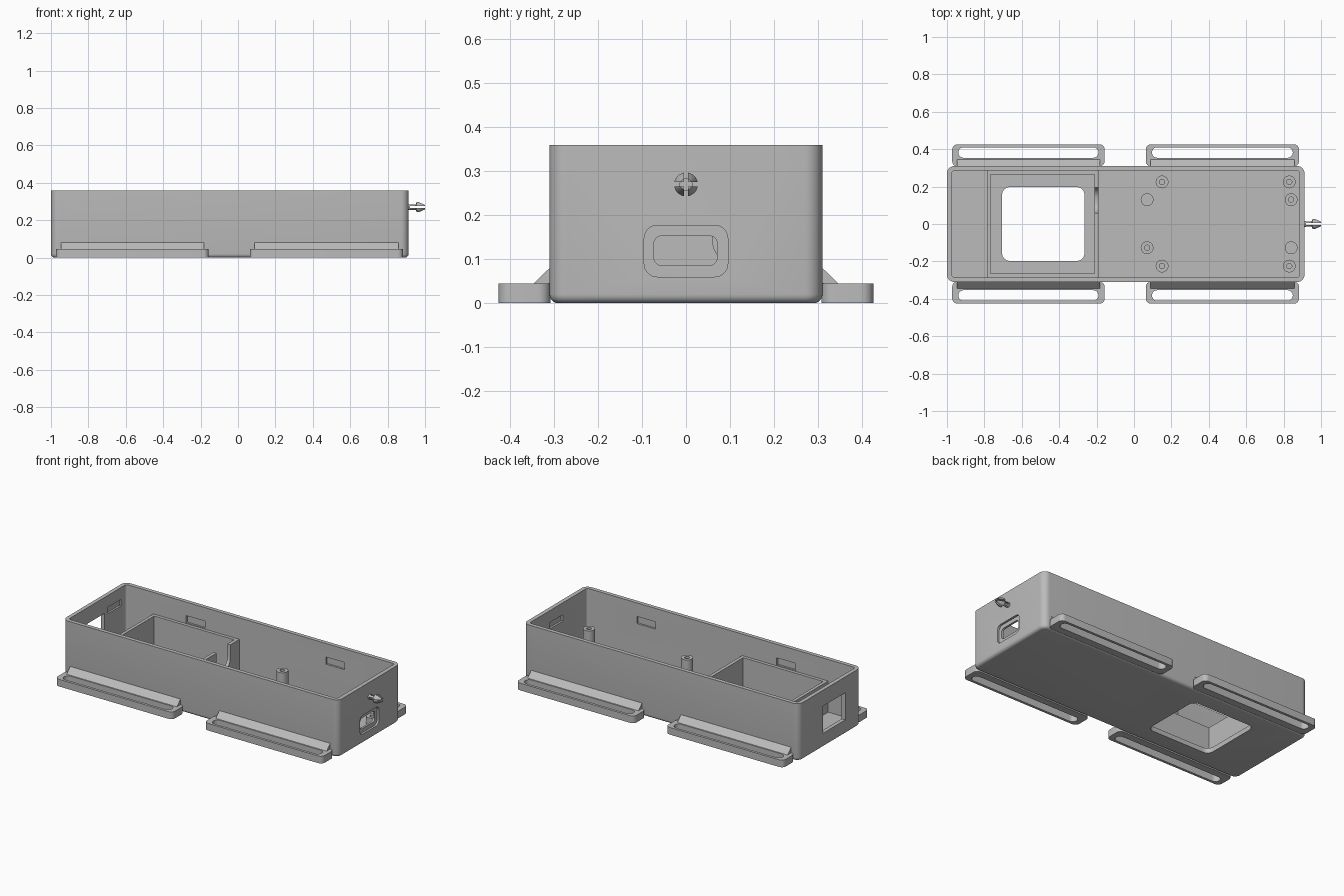
import bpy, bmesh, math

if "Cube" in bpy.data.objects:
    bpy.data.objects.remove(bpy.data.objects["Cube"], do_unlink=True)

grey = bpy.data.materials.new("plain_grey")
grey.use_nodes = True
grey.diffuse_color = (0.5, 0.5, 0.5, 1)
grey.node_tree.nodes["Principled BSDF"].inputs["Base Color"].default_value = (0.5, 0.5, 0.5, 1)


def finish(name, bm):
    bmesh.ops.remove_doubles(bm, verts=bm.verts, dist=1e-5)
    bmesh.ops.recalc_face_normals(bm, faces=bm.faces)
    mesh = bpy.data.meshes.new(name)
    bm.to_mesh(mesh)
    bm.free()
    mesh.materials.append(grey)
    ob = bpy.data.objects.new(name, mesh)
    bpy.context.collection.objects.link(ob)
    return ob


def ring(u0, u1, v0, v1, r, steps=8):
    """Outline of a rounded rectangle."""
    if r <= 0:
        return [(u1, v1), (u0, v1), (u0, v0), (u1, v0)]
    corners = [(u1 - r, v1 - r), (u0 + r, v1 - r), (u0 + r, v0 + r), (u1 - r, v0 + r)]
    pts = []
    for k, (cu, cv) in enumerate(corners):
        for i in range(steps + 1):
            a = math.pi / 2 * (k + i / steps)
            pts.append((cu + r * math.cos(a), cv + r * math.sin(a)))
    return pts


def loft(name, u0, u1, v0, v1, r, levels, axis="z"):
    """Stack rounded rectangles; each level is (position, inset)."""
    bm = bmesh.new()
    rows = []
    for w, s in levels:
        pts = ring(u0 + s, u1 - s, v0 + s, v1 - s, r - s if r > 0 else 0)
        rows.append([bm.verts.new((u, v, w) if axis == "z" else (w, u, v)) for u, v in pts])
    n = len(rows[0])
    for a, b in zip(rows, rows[1:]):
        for i in range(n):
            bm.faces.new((a[i], a[(i + 1) % n], b[(i + 1) % n], b[i]))
    bm.faces.new(rows[0][::-1])
    bm.faces.new(rows[-1])
    return finish(name, bm)


def prism(name, u0, u1, v0, v1, r, lo, hi, axis="z"):
    return loft(name, u0, u1, v0, v1, r, [(lo, 0), (hi, 0)], axis)


def disc(name, u, v, rad, levels, axis="z"):
    return loft(name, u - rad, u + rad, v - rad, v + rad, rad, levels, axis)


def cut(ob, *cutters):
    bpy.context.view_layer.objects.active = ob
    for c in cutters:
        mod = ob.modifiers.new("cut", "BOOLEAN")
        mod.operation = "DIFFERENCE"
        mod.solver = "EXACT"
        mod.object = c
        bpy.ops.object.modifier_apply(modifier=mod.name)
        bpy.data.objects.remove(c, do_unlink=True)
    return ob


FLOOR, TOP, R = 0.03, 0.36, 0.04
SIDE, IN_SIDE, IN_BACK, IN_END = 0.31, 0.285, -0.975, 0.886

# Case: open tray with rounded corners and a filleted bottom edge
fillet = [(0.02 * (1 - math.cos(a)), 0.02 * (1 - math.sin(a)))
          for a in [math.pi / 2 * i / 5 for i in range(6)]]
case = loft("case", -1, 0.912, -SIDE, SIDE, R, fillet + [(TOP, 0)])
cut(case,
    prism("cavity", IN_BACK, IN_END, -IN_SIDE, IN_SIDE, 0.015, FLOOR, 0.5),
    prism("floor_window", -0.705, -0.265, -0.197, 0.197, 0.04, -0.1, 0.1),
    prism("end_window", -0.15, 0.07, 0.09, 0.26, 0, -1.1, -0.95, "x"),
    prism("port_recess", -0.095, 0.095, 0.06, 0.177, 0.03, 0.899, 1.0, "x"),
    prism("port_hole", -0.073, 0.071, 0.086, 0.153, 0.018, 0.8, 1.0, "x"))

# Shallow lid catch slots on the inner walls
for x in (-0.495, 0.475):
    for s in (-1, 1):
        y = s * IN_SIDE
        cut(case, prism("catch", x - 0.065, x + 0.065, y - 0.012, y + 0.012, 0, 0.23, 0.275))
for x, y in ((IN_BACK, 0.17), (IN_END, 0.02)):
    cut(case, prism("catch", x - 0.012, x + 0.012, y - 0.065, y + 0.065, 0, 0.245, 0.285))

# Inner compartment with a round-bottomed cable notch
inner = prism("inner_compartment", -0.787, -0.19, -0.287, 0.287, 0, FLOOR - 0.005, 0.225)
cut(inner,
    prism("inner_space", -0.767, -0.211, -0.265, 0.265, 0, 0, 0.4),
    prism("cable_notch", 0.06, 0.195, 0.085, 0.4, 0.06, -0.25, -0.15, "x"))
parts = [case, inner]

# Standoffs: tall outer posts and short inner posts, some bored
posts = [(x, y, 0.145, True) for x in (0.15, 0.83) for y in (-0.225, 0.225)]
posts += [(x, y, 0.08, x * y > 0.1 or (x < 0.5 and y < 0))
          for x in (0.07, 0.84) for y in (-0.127, 0.13)]
for x, y, h, bored in posts:
    post = disc("standoff", x, y, 0.034, [(FLOOR - 0.005, 0), (h, 0)])
    if bored:
        cut(post, disc("bore", x, y, 0.014, [(FLOOR + 0.01, 0), (h + 0.1, 0)]))
    parts.append(post)

# Strap brackets with long slots, each braced by a sloping rib
for s, side in ((-1, "front"), (1, "back")):
    for x0, x1, end in ((-0.972, -0.157, "right"), (0.063, 0.882, "left")):
        def span(a, b):
            return sorted((s * a, s * b))
        bar = prism(f"{side}_{end}_strap_bracket", x0, x1, *span(0.308, 0.426), 0.028, 0, 0.045)
        cut(bar, prism("slot", x0 + 0.033, x1 - 0.033, *span(0.354, 0.41), 0.0279, -0.1, 0.1))
        bm = bmesh.new()
        rows = [[bm.verts.new((x, s * y, z)) for y, z in
                 ((0.3, 0.04), (0.346, 0.04), (0.346, 0.045), (0.309, 0.081), (0.3, 0.081))]
                for x in (x0 + 0.025, x1 - 0.025)]
        for i in range(5):
            j = (i + 1) % 5
            bm.faces.new((rows[0][i], rows[0][j], rows[1][j], rows[1][i]))
        bm.faces.new(rows[0])
        bm.faces.new(rows[1])
        parts += [bar, finish(f"{side}_{end}_bracket_rib", bm)]

# Split snap peg on the end wall
peg = disc("snap_peg", 0, 0.27, 0.027,
           [(0.905, 0.012), (0.95, 0.012), (0.955, 0), (0.967, 0), (1.0, 0.014)], "x")
cut(peg,
    prism("split", -0.005, 0.005, 0.2, 0.34, 0, 0.92, 1.1, "x"),
    prism("split", -0.07, 0.07, 0.265, 0.275, 0, 0.92, 1.1, "x"))
parts.append(peg)

# Smooth rounded surfaces while keeping crisp edges
bpy.ops.object.select_all(action="DESELECT")
for ob in parts:
    ob.select_set(True)
bpy.context.view_layer.objects.active = case
bpy.ops.object.shade_smooth_by_angle(angle=math.radians(30))
